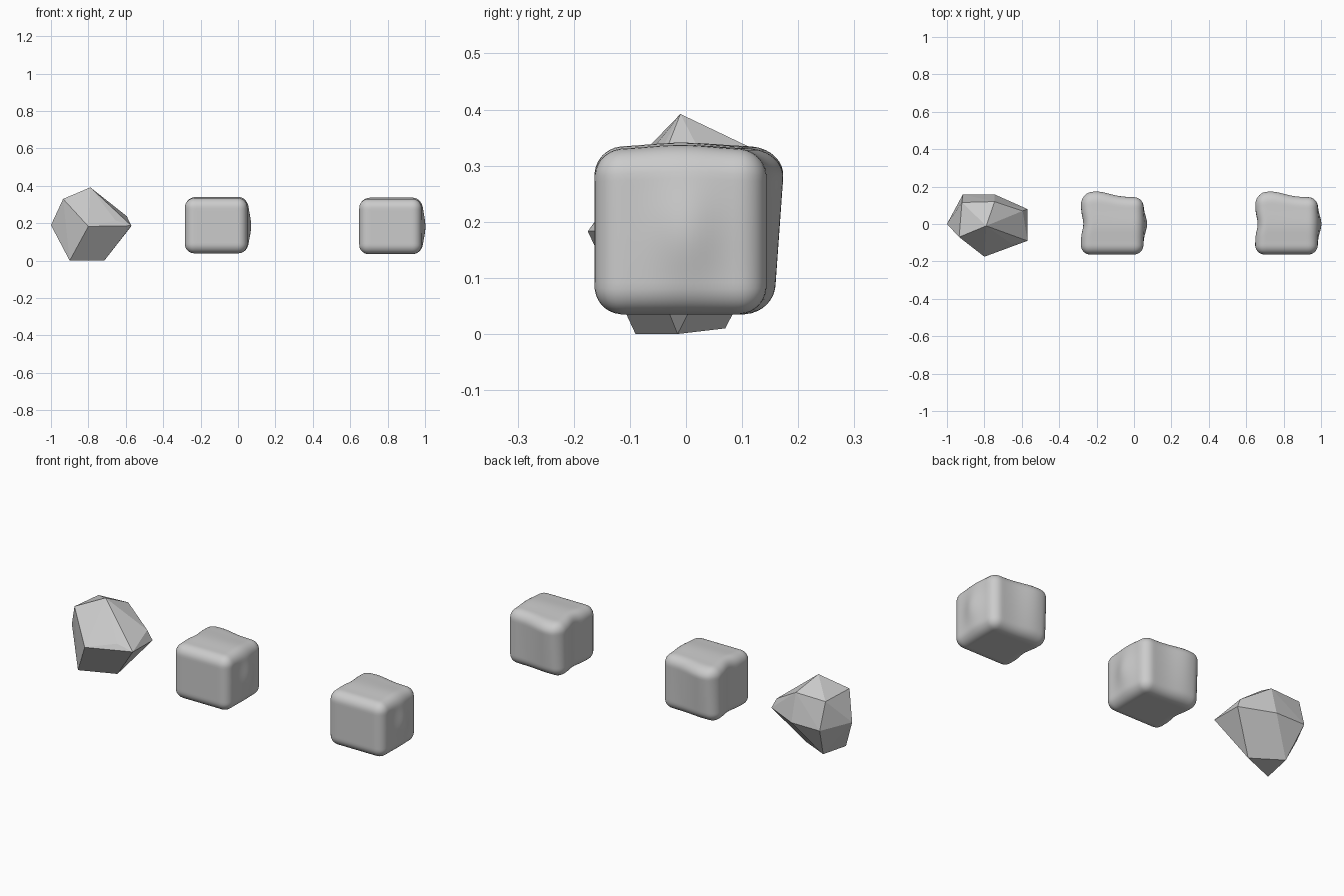
import bpy, bmesh
from math import exp
from mathutils import Vector

if "Cube" in bpy.data.objects:
    bpy.data.objects.remove(bpy.data.objects["Cube"])


def finish(name, bm, smooth):
    bmesh.ops.recalc_face_normals(bm, faces=bm.faces)
    for f in bm.faces:
        f.smooth = smooth
    me = bpy.data.meshes.new(name)
    bm.to_mesh(me)
    bm.free()
    ob = bpy.data.objects.new(name, me)
    bpy.context.collection.objects.link(ob)
    return ob


# Faceted rock: hull of a few chiselled corners
corners = [
    (-.90, -.09, 0), (-.715, -.015, 0), (-.875, .07, .01),            # foot
    (-.80, -.175, .183), (-1, 0, .19), (-.57, -.09, .187),            # waist
    (-.57, .08, .185), (-.915, .158, .18), (-.745, .158, .18),
    (-.655, -.105, .215), (-.595, .07, .238),                         # shoulder
    (-.935, -.07, .33), (-.92, .115, .325), (-.745, .12, .33),        # crown
    (-.79, -.01, .392),
]
bm = bmesh.new()
for c in corners:
    bm.verts.new(c)
res = bmesh.ops.convex_hull(bm, input=bm.verts)
loose = [v for v in bm.verts if not v.link_faces]
bmesh.ops.delete(bm, geom=loose, context='VERTS')
bmesh.ops.dissolve_limit(bm, angle_limit=0.03, verts=bm.verts, edges=bm.edges)
finish("faceted_rock", bm, False)


# Smooth rock: rounded box with gentle bulges and hollows
HALF = Vector((.167, .153, .147))
R = .05


def smooth_rock(name, centre):
    bm = bmesh.new()
    bmesh.ops.create_cube(bm, size=2)
    bmesh.ops.subdivide_edges(bm, edges=bm.edges, cuts=25, use_grid_fill=True)
    for v in bm.verts:
        p = Vector(v.co[i] * HALF[i] for i in range(3))
        q = Vector(max(-h + R, min(h - R, c)) for c, h in zip(p, HALF))
        if (p - q).length > 1e-6:
            p = q + (p - q).normalized() * R
        x, y, z = p
        right, left = max(0, x / HALF.x), max(0, -x / HALF.x)
        back, top = max(0, y / HALF.y), max(0, z / HALF.z)
        # right ridge, left hollow, back shoulder, slightly domed top
        dx = right * .02 * exp(-((y - .01) / .06) ** 2 - (z / .09) ** 2)
        dx += left * .013 * exp(-((y - .01) / .05) ** 2)
        dy = back * .036 * exp(-((x + .085) / .1) ** 2) * (.65 + 2 * z if z < .1 else .85)
        dz = top * .008 * exp(-(y / .08) ** 2)
        v.co = (x + dx, y + dy, z + dz)
    ob = finish(name, bm, True)
    ob.location = centre


smooth_rock("middle_smooth_rock", (-.117, -.01, .186))
smooth_rock("right_smooth_rock", (.815, -.01, .182))
